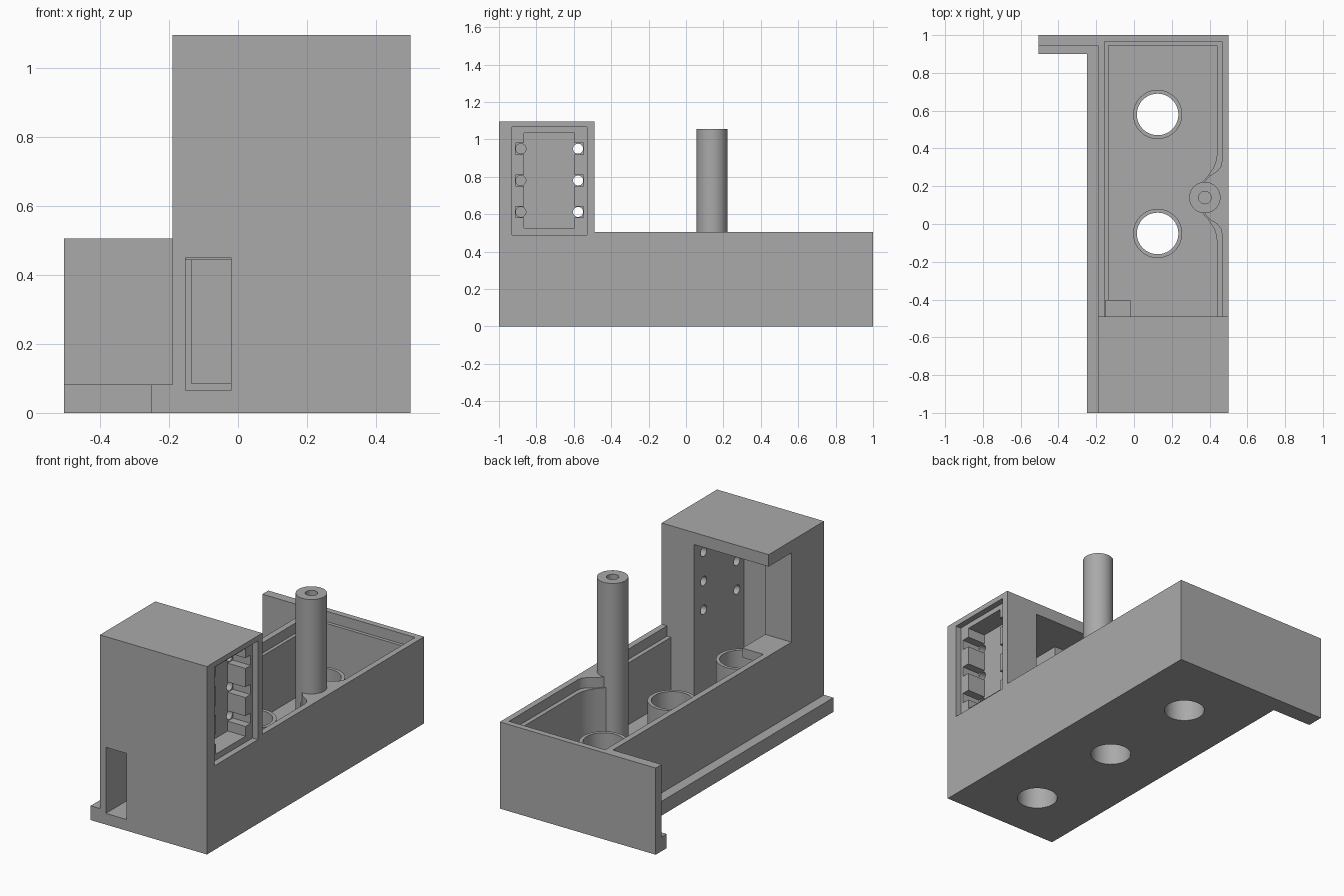
import bpy, bmesh, math

if "Cube" in bpy.data.objects:
    bpy.data.objects.remove(bpy.data.objects["Cube"])

grey = bpy.data.materials.new("plain grey")
grey.diffuse_color = (0.40, 0.40, 0.40, 1)
grey.use_nodes = True
grey.node_tree.nodes["Principled BSDF"].inputs["Base Color"].default_value = grey.diffuse_color


def finish(name, bm):
    bmesh.ops.recalc_face_normals(bm, faces=bm.faces[:])
    me = bpy.data.meshes.new(name)
    bm.to_mesh(me)
    bm.free()
    me.materials.append(grey)
    ob = bpy.data.objects.new(name, me)
    bpy.context.collection.objects.link(ob)
    return ob


def prism(name, pts, lo, hi, axis="z"):
    """Extrude a closed 2D outline along z (x, y points) or x (y, z points)."""
    bm = bmesh.new()
    put = (lambda p, d: (p[0], p[1], d)) if axis == "z" else (lambda p, d: (d, p[0], p[1]))
    a = [bm.verts.new(put(p, lo)) for p in pts]
    b = [bm.verts.new(put(p, hi)) for p in pts]
    bm.faces.new(a)
    bm.faces.new(b[::-1])
    n = len(pts)
    for i in range(n):
        bm.faces.new((a[i], a[(i + 1) % n], b[(i + 1) % n], b[i]))
    return finish(name, bm)


def box(name, x0, x1, y0, y1, z0, z1):
    return prism(name, [(x0, y0), (x1, y0), (x1, y1), (x0, y1)], z0, z1)


def rod(name, u, v, r, lo, hi, axis="z", n=48):
    ring = [(u + r * math.cos(2 * math.pi * i / n), v + r * math.sin(2 * math.pi * i / n))
            for i in range(n)]
    return prism(name, ring, lo, hi, axis)


def cut(ob, cutter, op="DIFFERENCE"):
    m = ob.modifiers.new(op, "BOOLEAN")
    m.operation, m.solver, m.object = op, "EXACT", cutter
    bpy.context.view_layer.update()
    me = bpy.data.meshes.new_from_object(ob.evaluated_get(bpy.context.evaluated_depsgraph_get()))
    ob.modifiers.clear()
    ob.data = me
    bpy.data.objects.remove(cutter)


def smooth(ob):
    bpy.ops.object.select_all(action="DESELECT")
    ob.select_set(True)
    bpy.context.view_layer.objects.active = ob
    bpy.ops.object.shade_smooth_by_angle(angle=math.radians(30))


# Housing: long tray with a tower at the front
housing = prism("housing", [(-1, 0), (1, 0), (1, 0.505), (-0.49, 0.505), (-0.49, 1.095), (-1, 1.095)],
                -0.19, 0.5, "x")

# Tray cavity, lid rebate, tower interior, side window, front slot, side panel recesses
for x0, x1, y0, y1, z0, z1 in [
        (-0.135, 0.44, -0.49, 0.945, 0.085, 0.6),
        (-0.155, 0.465, -0.49, 0.965, 0.445, 0.6),
        (-0.02, 0.29, -0.95, -0.47, 0.085, 1.025),
        (-0.3, 0.01, -0.70, -0.47, 0.505, 1.025),
        (-0.152, -0.02, -1.1, -0.405, 0.065, 0.45),
        (0.465, 0.6, -0.93, -0.53, 0.49, 1.065),
        (0.35, 0.55, -0.865, -0.595, 0.525, 1.035)]:
    cut(housing, box("cutter", x0, x1, y0, y1, z0, z1))

# Notches and wire holes in the side panel
for y in (-0.883, -0.577):
    for z in (0.612, 0.78, 0.95):
        cut(housing, box("cutter", 0.35, 0.48, y - 0.029, y + 0.029, z - 0.03, z + 0.03))
        cut(housing, rod("cutter", y, z, 0.027, 0.25, 0.4, "x", 24))

# Wall bulges that meet the post, mirrored about its centre line
PY = 0.14
for name, half, z0, z1 in [
        ("wall_bulge", [(0.47, -0.1), (0.44, -0.1), (0.436, -0.06), (0.422, -0.02), (0.395, 0.02), (0.36, 0.06)],
         0.05, 0.445),
        ("rim_bulge", [(0.48, -0.05), (0.465, -0.05), (0.46, -0.025), (0.44, 0.0), (0.40, 0.025), (0.37, 0.06)],
         0.40, 0.505)]:
    outline = half + [(x, 2 * PY - y) for x, y in reversed(half)]
    cut(housing, prism(name, outline, z0, z1), "UNION")

# Screw post with a blind hole
cut(housing, rod("post", 0.375, PY, 0.083, 0.05, 1.055), "UNION")
cut(housing, rod("cutter", 0.375, PY, 0.033, 0.6, 1.2, n=32), "DIFFERENCE")

# Round collars with holes through the floor
for y in (0.58, -0.05, -0.68):
    cut(housing, rod("collar", 0.125, y, 0.13, 0.05, 0.33), "UNION")
    cut(housing, rod("cutter", 0.125, y, 0.11, -0.1, 0.5))

# Side ledge, end flange and its foot
cut(housing, box("side_ledge", -0.25, -0.17, -1, 0.95, 0, 0.083), "UNION")
cut(housing, box("end_flange", -0.505, -0.17, 0.945, 1, 0, 0.505), "UNION")
cut(housing, box("flange_foot", -0.505, -0.17, 0.9, 1, 0, 0.083), "UNION")
smooth(housing)
